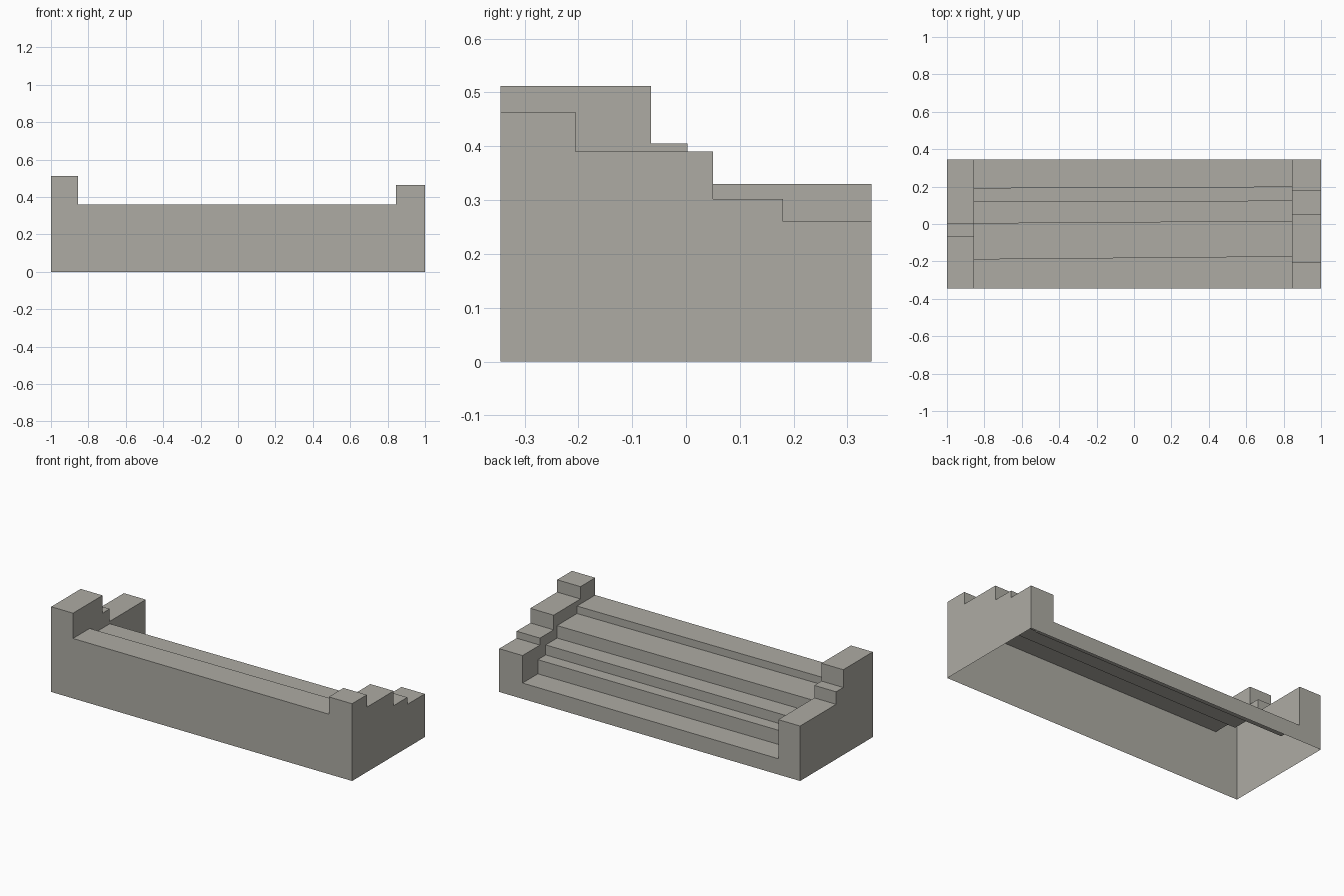
import bpy, bmesh

if "Cube" in bpy.data.objects:
    bpy.data.objects.remove(bpy.data.objects["Cube"])

W, D = 1.0, 0.345          # half width, half depth
XL, XR = -0.855, 0.845     # inner faces of the two side walls


def outline(edges, heights):
    """Stepped (y, z) line from front to back: one height between each pair of edges."""
    ys = [-D] + edges + [D]
    pts = []
    for i, z in enumerate(heights):
        pts += [(ys[i], z), (ys[i + 1], z)]
    return pts


# Step lines: side walls, and the treads (slightly skewed from left to right)
TREADS = [0.36, 0.315, 0.24, 0.18, 0.095]
wall_left = outline([-0.065, 0.003], [0.512, 0.405, 0.33])
wall_right = outline([-0.205, 0.05, 0.18], [0.464, 0.39, 0.302, 0.26])
tread_left = outline([-0.187, 0.005, 0.12, 0.193], TREADS)
tread_right = outline([-0.172, 0.017, 0.125, 0.2], TREADS)

bm = bmesh.new()


def face(pts):
    return bm.faces.new([bm.verts.new(p) for p in pts])


def loft(xa, a, xb, b):
    """Strip of treads and risers between two step lines."""
    for i in range(len(a) - 1):
        face([(xa, *a[i]), (xb, *b[i]), (xb, *b[i + 1]), (xa, *a[i + 1])])


# Tops of the walls and the stair flight
loft(-W, wall_left, XL, wall_left)
loft(XL, tread_left, XR, tread_right)
loft(XR, wall_right, W, wall_right)

# Outer sides and inner cheeks of the walls
for x_out, x_in, wall, tread in ((-W, XL, wall_left, tread_left),
                                 (W, XR, wall_right, tread_right)):
    face([(x_out, y, z) for y, z in [(-D, 0)] + wall + [(D, 0)]])
    face([(x_in, y, z) for y, z in wall + tread[::-1]])

# Front and back, notched between the walls (the underside stays open)
for y, k in ((-D, 0), (D, -1)):
    zl, zr, zt = wall_left[k][1], wall_right[k][1], tread_left[k][1]
    face([(x, y, z) for x, z in ((-W, 0), (W, 0), (W, zr), (XR, zr),
                                 (XR, zt), (XL, zt), (XL, zl), (-W, zl))])

bmesh.ops.remove_doubles(bm, verts=bm.verts, dist=1e-5)
bmesh.ops.recalc_face_normals(bm, faces=bm.faces)
bm.normal_update()
top = max(bm.faces, key=lambda f: f.calc_center_median().z * (abs(f.normal.z) > 0.9))
if top.normal.z < 0:
    bmesh.ops.reverse_faces(bm, faces=bm.faces)

mesh = bpy.data.meshes.new("stair_block")
bm.to_mesh(mesh)
bm.free()
stone = bpy.data.materials.new("warm grey stone")
stone.diffuse_color = (0.42, 0.41, 0.37, 1)
stone.use_nodes = True
stone.node_tree.nodes["Principled BSDF"].inputs["Base Color"].default_value = stone.diffuse_color
mesh.materials.append(stone)
bpy.context.collection.objects.link(bpy.data.objects.new("stair_block", mesh))
